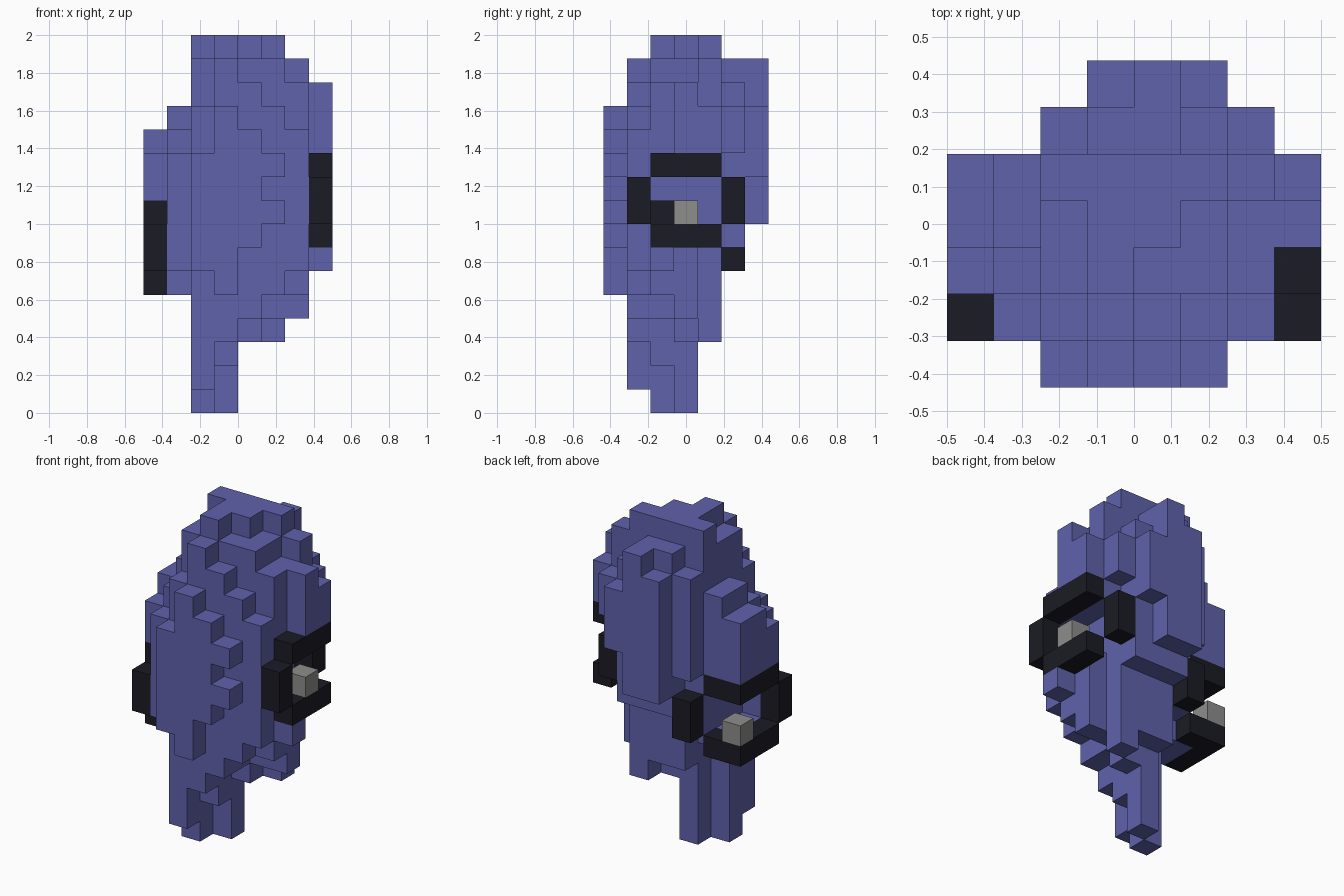
import bpy
import bmesh
from mathutils import Vector

UNIT = 0.125
ORIGIN = Vector((-4, -3.5, 0))

cube = bpy.data.objects.get("Cube")
if cube:
    bpy.data.objects.remove(cube, do_unlink=True)


def make_material(name, rgb):
    mat = bpy.data.materials.new(name)
    mat.use_nodes = True
    color = (*rgb, 1)
    mat.diffuse_color = color
    mat.node_tree.nodes["Principled BSDF"].inputs["Base Color"].default_value = color
    return mat


violet = make_material("violet blue", (0.117, 0.122, 0.41))
black = make_material("soft black", (0.011, 0.011, 0.018))
grey = make_material("mid grey", (0.27, 0.27, 0.265))


def block(xs, ys, zs):
    """All grid cells in three half-open ranges."""
    return {(x, y, z) for x in range(*xs) for y in range(*ys) for z in range(*zs)}


def slab(x, first_y, bottoms, tops):
    """A row of columns from front to back with stepped ends."""
    cells = set()
    for i, (low, high) in enumerate(zip(bottoms, tops)):
        y = first_y + i
        cells |= block((x, x + 1), (y, y + 1), (low, high))
    return cells


def eye_ring(side_x, rear_x, base):
    """Four bars around an eye socket; the rear bar sits further inward."""
    outer = (side_x, side_x + 1)
    ring = block(outer, (2, 5), (base, base + 1))
    ring |= block(outer, (2, 5), (base + 3, base + 4))
    ring |= block(outer, (1, 2), (base + 1, base + 3))
    ring |= block((rear_x, rear_x + 1), (5, 6), (base + 1, base + 3))
    return ring


# Shaggy body, one slab per step across the width
body = slab(0, 2, [8, 8, 8], [11, 12, 12])
body |= slab(1, 1, [6, 5, 5, 5], [11, 12, 13, 13])
body |= slab(2, 0, [6, 1, 0, 5, 6, 9], [11, 13, 15, 15, 16, 14])
body |= slab(3, 0, [5, 3, 2, 0, 4, 7, 8], [13, 15, 16, 16, 16, 15, 14])
body |= slab(4, 0, [7, 4, 4, 3, 4, 7, 8], [12, 14, 15, 16, 16, 15, 15])
body |= slab(5, 0, [8, 5, 5, 4, 3, 7, 10], [11, 13, 15, 15, 16, 14, 13])
body |= slab(6, 1, [6, 5, 4, 10, 11], [12, 14, 14, 15, 13])
body |= slab(7, 2, [6, 10, 10], [8, 14, 13])

# Notch in the front fringe and the two eye sockets
body -= block((5, 6), (0, 1), (9, 10))
body -= block((0, 2), (2, 5), (6, 8))
body -= block((6, 8), (2, 5), (8, 10))

# Eye rings and pupils; each ring has extra inner cells
left_ring = eye_ring(7, 6, 7) | block((6, 7), (2, 3), (8, 9))
right_ring = eye_ring(0, 2, 5)
for z in (5, 8):
    right_ring |= block((1, 2), (4, 5), (z, z + 1))
left_pupil = block((7, 8), (3, 4), (8, 9))
right_pupil = block((0, 1), (4, 5), (6, 7))
body -= left_ring | right_ring

parts = [
    ("shaggy_body", body, violet),
    ("left_eye_ring", left_ring, black),
    ("right_eye_ring", right_ring, black),
    ("left_pupil", left_pupil, grey),
    ("right_pupil", right_pupil, grey),
]
solid = set().union(*(cells for _, cells, _ in parts))


def build(name, cells, mat):
    """Skin the exposed sides of a part's cells and merge flat areas."""
    bm = bmesh.new()
    for cell in sorted(cells):
        for axis in range(3):
            for sign in (-1, 1):
                step = Vector((0, 0, 0))
                step[axis] = sign
                if tuple(int(v) for v in Vector(cell) + step) in solid:
                    continue
                u, v = Vector((0, 0, 0)), Vector((0, 0, 0))
                u[(axis + 1) % 3] = 0.5
                v[(axis + 2) % 3] = 0.5 * sign
                mid = Vector(cell) + Vector((0.5, 0.5, 0.5)) + step / 2 + ORIGIN
                corners = (mid - u - v, mid + u - v, mid + u + v, mid - u + v)
                bm.faces.new([bm.verts.new(c * UNIT) for c in corners])
    bmesh.ops.remove_doubles(bm, verts=bm.verts, dist=UNIT / 100)
    bmesh.ops.dissolve_limit(bm, angle_limit=0.01, verts=bm.verts, edges=bm.edges)
    mesh = bpy.data.meshes.new(name)
    bm.to_mesh(mesh)
    bm.free()
    mesh.materials.append(mat)
    bpy.context.collection.objects.link(bpy.data.objects.new(name, mesh))


for part in parts:
    build(*part)
